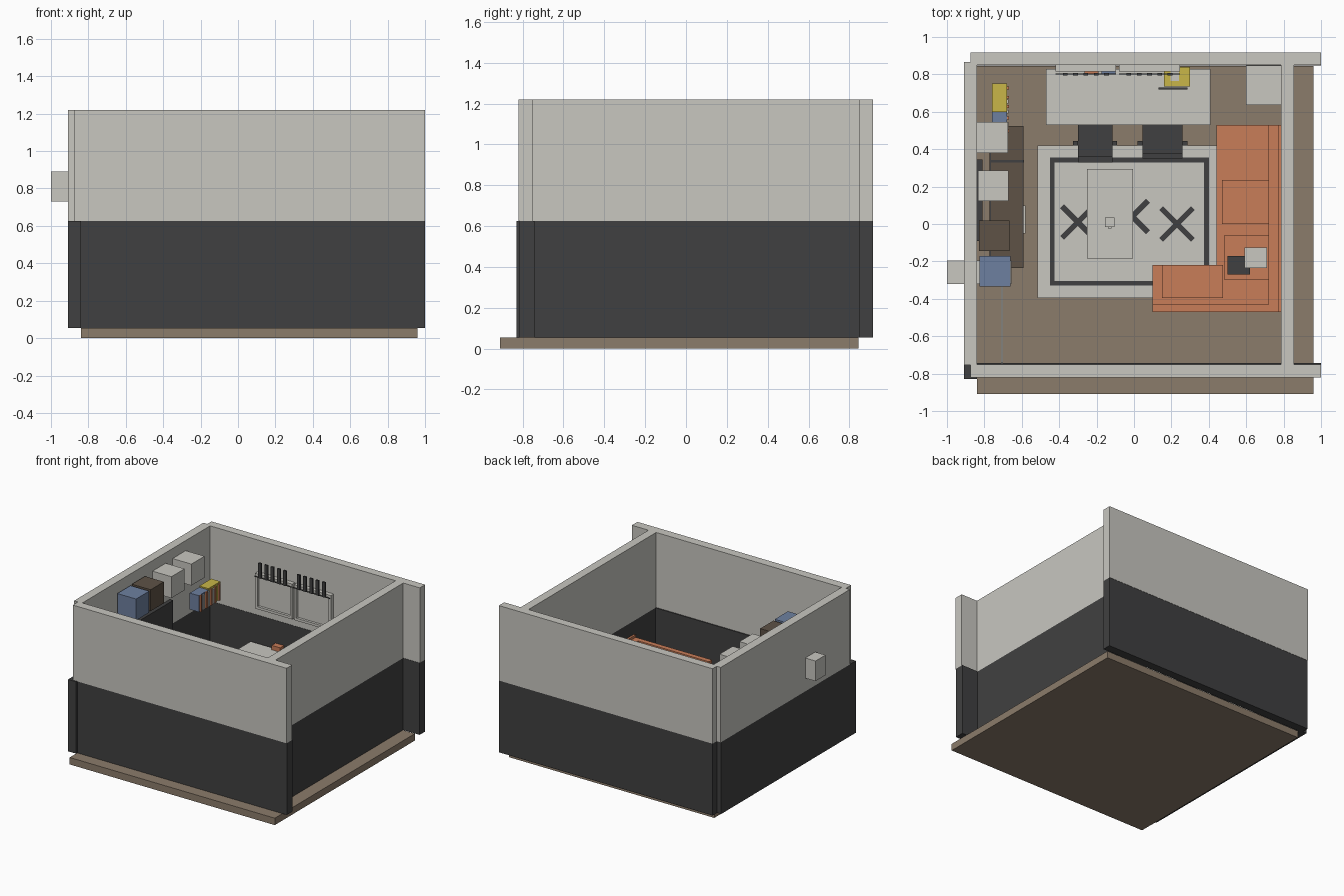
import bpy, bmesh, math
from mathutils import Matrix, Vector


def mat(name, rgb):
    m = bpy.data.materials.new(name)
    m.diffuse_color = (*rgb, 1)
    return m


WHITE = mat("warm_white", (0.58, 0.57, 0.53))
DARK = mat("charcoal", (0.051, 0.051, 0.052))
WOOD = mat("floor_wood", (0.26, 0.20, 0.145))
BROWN = mat("dark_brown", (0.112, 0.084, 0.061))
ORANGE = mat("orange_fabric", (0.58, 0.205, 0.098))
BLUE = mat("dusty_blue", (0.155, 0.216, 0.35))
YELLOW = mat("mustard", (0.58, 0.47, 0.065))


def boxes(name, material, *specs):
    """One object from boxes (x0, x1, y0, y1, z0, z1, optional z-rotation)."""
    bm = bmesh.new()
    for s in specs:
        lo, hi = Vector(s[0:6:2]), Vector(s[1:6:2])
        m = (Matrix.Translation((lo + hi) / 2)
             @ Matrix.Rotation(s[6] if len(s) > 6 else 0, 4, 'Z')
             @ Matrix.Diagonal((*(hi - lo), 1)))
        bmesh.ops.create_cube(bm, size=1, matrix=m)
    me = bpy.data.meshes.new(name)
    bm.to_mesh(me)
    bm.free()
    me.materials.append(material)
    ob = bpy.data.objects.new(name, me)
    bpy.context.collection.objects.link(ob)
    return ob


F, M, T = 0.055, 0.625, 1.22   # floor top, wall colour split, wall top

# Floor and two-tone walls
boxes("floor", WOOD, (-0.84, 0.96, -0.91, 0.845, 0, F))
boxes("lower_left_wall", DARK, (-0.91, -0.84, -0.83, 0.86, F, M))
boxes("lower_front_wall", DARK, (-0.84, 1.0, -0.815, -0.742, F, M))
boxes("lower_back_wall", DARK, (-0.875, 1.0, 0.848, 0.915, F, M))
boxes("lower_right_wall", DARK, (0.787, 0.855, -0.745, 0.85, F, M))
boxes("upper_left_wall", WHITE, (-0.91, -0.84, -0.755, 0.865, M, T))
boxes("upper_front_wall", WHITE, (-0.875, 1.0, -0.82, -0.75, M, T))
boxes("upper_back_wall", WHITE, (-0.875, 1.0, 0.85, 0.917, M, T))
boxes("upper_right_wall", WHITE, (0.787, 0.855, -0.75, 0.85, M, T))

# Unit passing through the left wall, with a thin cable
boxes("wall_unit", WHITE, (-1.0, -0.655, -0.32, -0.195, 0.73, 0.89))
boxes("cable", WHITE, (-0.712, -0.700, -0.742, -0.32, 0.79, 0.80))

# Rug with a border and three crosses
boxes("rug", WHITE, (-0.515, 0.44, -0.395, 0.42, F, F + 0.01))
r0, r1 = F + 0.008, F + 0.015
boxes("rug_border", DARK,
      (-0.45, 0.40, -0.33, -0.305, r0, r1), (-0.45, 0.40, 0.33, 0.355, r0, r1),
      (-0.45, -0.425, -0.305, 0.33, r0, r1), (0.375, 0.40, -0.305, 0.33, r0, r1))
for i, (cx, cy) in enumerate([(-0.30, 0.01), (-0.01, 0.04), (0.23, 0.0)]):
    boxes(f"rug_cross_{i}", DARK,
          *[(cx - 0.12, cx + 0.12, cy - 0.015, cy + 0.015, r0, r1, a * math.pi / 4)
            for a in (1, -1)])

# Coffee table and cup
boxes("coffee_table", WHITE, (-0.25, -0.005, -0.185, 0.295, 0.24, 0.265),
      *[(x, x + 0.025, y, y + 0.025, F, 0.24)
        for x in (-0.24, -0.04) for y in (-0.175, 0.26)])
boxes("cup", WHITE, (-0.155, -0.105, -0.015, 0.035, 0.265, 0.31),
      (-0.14, -0.12, -0.025, -0.015, 0.275, 0.30))

# Corner sofa
boxes("sofa_base", ORANGE, (0.44, 0.785, -0.47, 0.53, F, 0.24),
      (0.10, 0.44, -0.47, -0.22, F, 0.24))
boxes("sofa_back", ORANGE, (0.72, 0.785, -0.47, 0.53, 0.24, 0.50),
      (0.10, 0.72, -0.47, -0.43, 0.24, 0.50), (0.77, 0.785, -0.47, 0.53, 0.50, 0.52))
boxes("sofa_cushions", ORANGE, (0.47, 0.72, 0.0, 0.235, 0.24, 0.28),
      (0.485, 0.72, -0.30, -0.06, 0.24, 0.28), (0.15, 0.475, -0.395, -0.22, 0.24, 0.28))
boxes("dark_pillow", DARK, (0.50, 0.62, -0.27, -0.17, 0.28, 0.36))
boxes("white_pillow", WHITE, (0.59, 0.71, -0.235, -0.125, 0.28, 0.39))

# Desk with side panels
boxes("desk", WHITE, (-0.47, 0.41, 0.53, 0.83, 0.38, 0.41),
      (-0.47, -0.44, 0.55, 0.82, F, 0.38), (0.38, 0.41, 0.55, 0.82, F, 0.38))

# Desk chairs
for side, x0, x1, y0 in (("left", -0.30, -0.115, 0.33), ("right", 0.045, 0.26, 0.35)):
    c = (x0 + x1) / 2
    boxes(f"{side}_chair", DARK,
          (x0, x1, y0, 0.53, 0.23, 0.265), (x0, x1, y0, y0 + 0.03, 0.265, 0.50),
          (c - 0.015, c + 0.015, 0.42, 0.45, F, 0.23),
          (x0, x1, 0.42, 0.45, F, F + 0.02), (c - 0.015, c + 0.015, y0, 0.53, F, F + 0.02),
          (x0 - 0.025, x0, 0.42, 0.445, 0.25, 0.34),
          (x1, x1 + 0.025, 0.42, 0.445, 0.25, 0.34))

# Items on the desk
boxes("orange_desk_book", ORANGE, (-0.265, -0.19, 0.80, 0.848, 0.41, 0.445))
boxes("blue_desk_book", BLUE, (-0.175, -0.10, 0.80, 0.848, 0.41, 0.44))
boxes("desk_box", YELLOW, (0.16, 0.30, 0.735, 0.84, 0.41, 0.52))
boxes("desk_box_label", WHITE, (0.195, 0.24, 0.765, 0.83, 0.518, 0.525))
boxes("desk_screen", DARK, (0.13, 0.285, 0.718, 0.73, 0.45, 0.51))

# Wall racks: panel, raised rim, and row of upright dark strips
for side, x0 in (("left", -0.42), ("right", -0.08)):
    x1, z0, z1 = x0 + 0.325, 0.69, 0.97
    boxes(f"{side}_rack", WHITE, (x0 + 0.02, x1 - 0.02, 0.835, 0.85, z0, z1),
          (x0, x1, 0.815, 0.85, z0, z0 + 0.02), (x0, x1, 0.815, 0.85, z1 - 0.02, z1),
          (x0, x0 + 0.02, 0.815, 0.85, z0, z1), (x1 - 0.02, x1, 0.815, 0.85, z0, z1))
    boxes(f"{side}_rack_strips", DARK,
          *[(x0 + 0.04 + i * 0.055, x0 + 0.065 + i * 0.055, 0.795, 0.808, 0.95, 1.07)
            for i in range(5)],
          (x0, x1, 0.799, 0.804, 0.95, 0.955))

# Corner cabinet
boxes("corner_cabinet", WHITE, (0.60, 0.785, 0.635, 0.848, F, 0.70))

# Low media cabinet and wall screen
boxes("media_cabinet", BROWN, (-0.77, -0.59, -0.235, 0.525, F, 0.30))
boxes("cabinet_trim", DARK, (-0.77, -0.588, 0.328, 0.342, F, 0.305),
      (-0.772, -0.765, -0.235, 0.525, F, 0.304))
boxes("cabinet_handle", WHITE, (-0.59, -0.58, -0.05, 0.10, 0.19, 0.20))
boxes("wall_screen", DARK, (-0.84, -0.81, -0.09, 0.345, 0.50, 0.83))

# Cube boxes high on the left wall
for name, m, x, y in (("blue", BLUE, -0.825, -0.335), ("brown", BROWN, -0.83, -0.145),
                      ("front_white", WHITE, -0.835, 0.122), ("back_white", WHITE, -0.84, 0.38)):
    boxes(f"{name}_wall_box", m, (x, x + 0.165, y, y + 0.165, 0.97, 1.14))

# Books on the left wall, with orange spine bands
boxes("blue_books", BLUE, (-0.76, -0.68, 0.48, 0.60, 0.72, 0.85))
boxes("yellow_books", YELLOW, (-0.76, -0.68, 0.60, 0.75, 0.72, 0.86))
boxes("orange_spines", ORANGE,
      *[(-0.68, -0.668, y, y + 0.015, 0.72, 0.85) for y in (0.49, 0.56, 0.62, 0.67, 0.72)])
boxes("white_spines", WHITE,
      *[(-0.68, -0.672, y, y + 0.02, 0.72, 0.84) for y in (0.525, 0.59, 0.645)])
